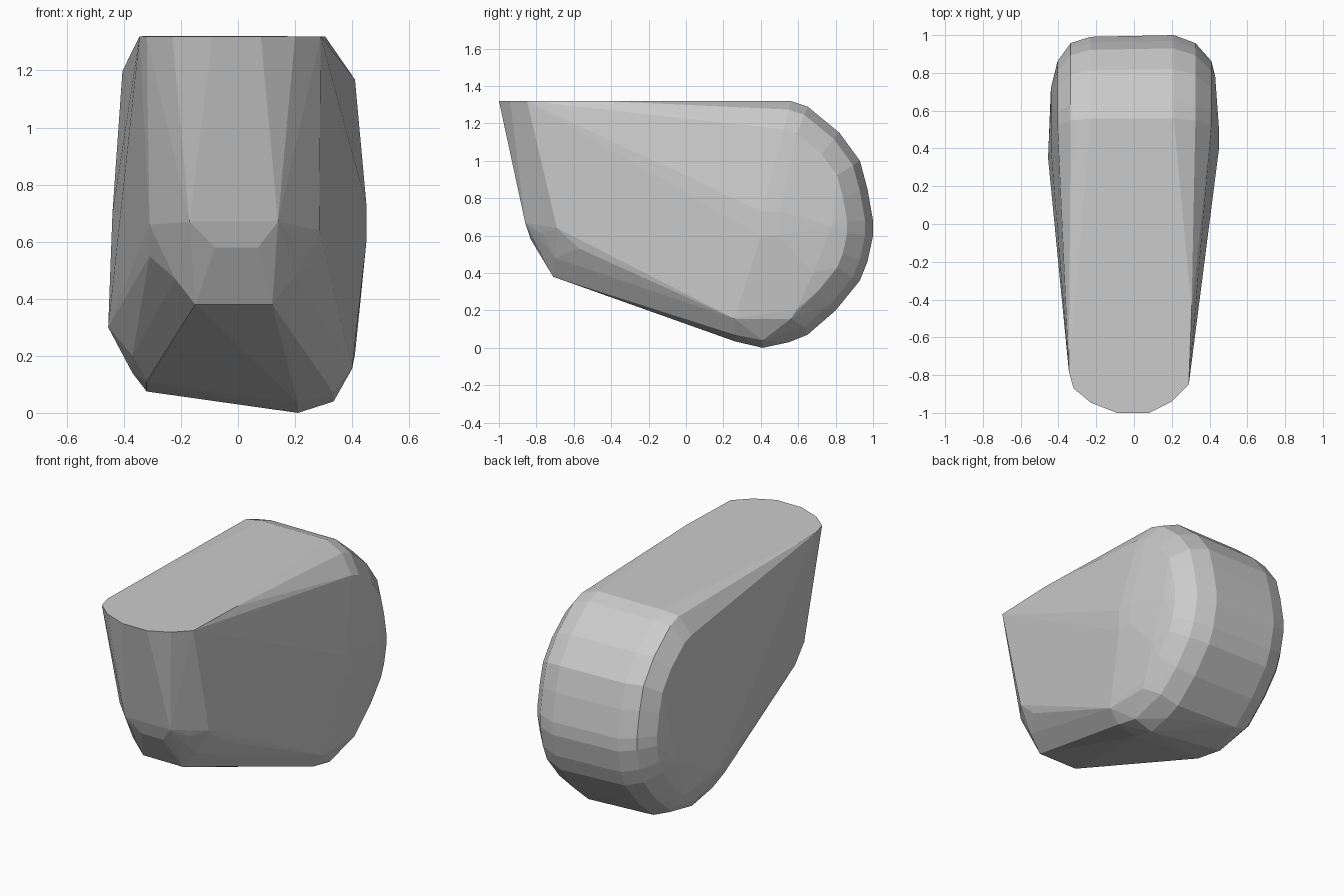
import bpy, bmesh

# Cross-sections across the width: x position and its (y, z) outline points
back_profile = [(0.56, 1.32), (0.65, 1.29), (0.82, 1.15), (0.93, 1.0), (0.97, 0.85),
                (1.0, 0.68), (1.0, 0.6), (0.97, 0.46), (0.93, 0.36), (0.8, 0.2),
                (0.65, 0.07)]


def inset(scale, shift=0.0):
    """Back profile shrunk towards the middle of the rounded end."""
    return [(0.4 + (y - 0.4) * scale, 0.66 + (z - 0.66) * scale + shift)
            for y, z in back_profile]


sections = [
    # rounded back, flat middle band then shoulders
    (-0.23, inset(0.985, 0.01)),
    (0.21, back_profile + [(0.55, 0.03), (0.41, 0.0), (0.26, 0.035)]),
    (-0.335, inset(0.93, 0.03)),
    (0.325, inset(0.93)),
    (-0.405, inset(0.77, 0.03)),
    (0.41, inset(0.77)),
    # bottom edges
    (-0.32, [(0.4, 0.075), (0.2, 0.11), (0.62, 0.12)]),
    (-0.37, [(0.4, 0.14), (0.15, 0.2), (0.6, 0.17)]),
    (-0.455, [(0.35, 0.3)]),
    (-0.44, [(0.72, 0.5), (0.65, 0.65), (0.4, 0.7)]),
    (0.335, [(0.41, 0.04), (0.26, 0.07)]),
    (0.40, [(0.26, 0.155), (0.56, 0.155)]),
    # right side bulge
    (0.45, [(0.4, 0.6), (0.5, 0.6), (0.4, 0.73), (0.5, 0.73)]),
    (0.43, [(0.78, 0.65), (0.45, 0.87), (0.68, 0.4)]),
    (0.40, [(0.5, 1.03)]),
    # flat top
    (-0.345, [(-0.78, 1.32)]),
    (-0.32, [(-0.87, 1.32), (0.55, 1.31)]),
    (-0.23, [(-0.945, 1.32)]),
    (-0.09, [(-1.0, 1.32)]),
    (0.08, [(-1.0, 1.32)]),
    (0.20, [(-0.94, 1.32)]),
    (0.29, [(-0.85, 1.32), (0.53, 1.27)]),
    (0.305, [(-0.45, 1.32)]),
    # rounded lower front
    (-0.17, [(-0.86, 0.67)]),
    (0.14, [(-0.86, 0.67)]),
    (-0.08, [(-0.83, 0.58)]),
    (0.07, [(-0.83, 0.58)]),
    (-0.15, [(-0.71, 0.38)]),
    (0.12, [(-0.71, 0.38)]),
    (-0.22, [(-0.77, 0.6), (-0.71, 0.47)]),
    (0.20, [(-0.77, 0.61), (-0.70, 0.48)]),
    (-0.31, [(-0.71, 0.66), (-0.62, 0.55)]),
    (0.285, [(-0.69, 0.64), (-0.57, 0.53)]),
]

# Faceted solid stretched over the sections
bm = bmesh.new()
for x, outline in sections:
    for y, z in outline:
        bm.verts.new((x, y, z))
hull = bmesh.ops.convex_hull(bm, input=bm.verts)
bmesh.ops.delete(bm, geom=[v for v in bm.verts if not v.link_faces], context='VERTS')
bmesh.ops.dissolve_limit(bm, angle_limit=0.03, verts=bm.verts, edges=bm.edges)
bmesh.ops.recalc_face_normals(bm, faces=bm.faces)
mesh = bpy.data.meshes.new("faceted_block")
bm.to_mesh(mesh)
bm.free()
block = bpy.data.objects.new("faceted_block", mesh)
bpy.context.collection.objects.link(block)
